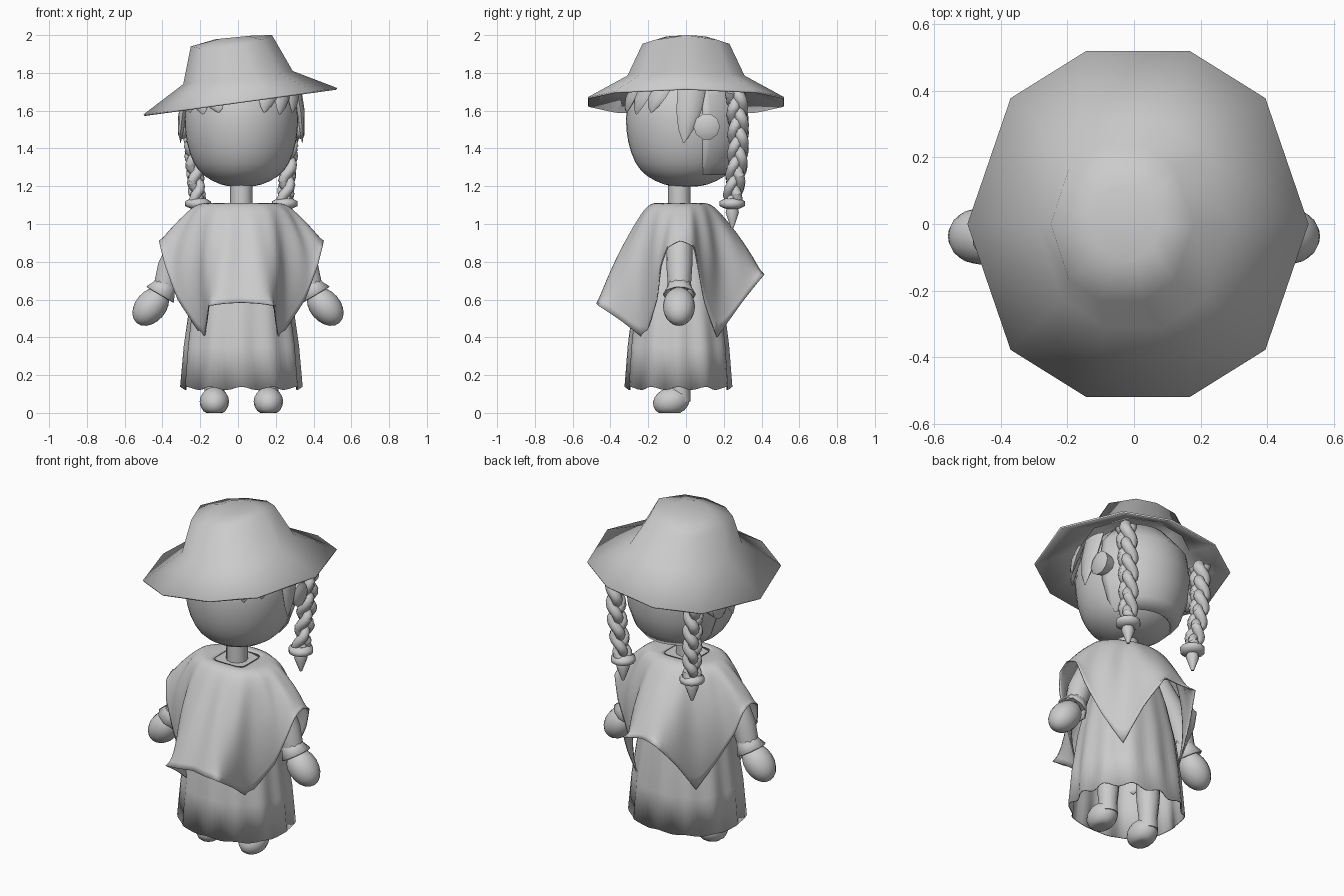
import bpy, bmesh, math
from math import sin, cos, pi, radians
from mathutils import Vector

cube = bpy.data.objects.get("Cube")
if cube:
    bpy.data.objects.remove(cube)

grey = bpy.data.materials.new("plain grey")
grey.use_nodes = True
COL = (0.6, 0.6, 0.6, 1)
grey.diffuse_color = COL
grey.node_tree.nodes["Principled BSDF"].inputs["Base Color"].default_value = COL
CX = 0.018   # the body sits slightly to one side


def finish(name, bm, sharp=50, subdiv=0, thick=0.0):
    """Turn a bmesh into a shaded object."""
    bmesh.ops.recalc_face_normals(bm, faces=bm.faces)
    me = bpy.data.meshes.new(name)
    bm.to_mesh(me)
    bm.free()
    me.materials.append(grey)
    me.polygons.foreach_set("use_smooth", [True] * len(me.polygons))
    me.set_sharp_from_angle(angle=radians(sharp))
    ob = bpy.data.objects.new(name, me)
    bpy.context.collection.objects.link(ob)
    if subdiv:
        m = ob.modifiers.new("smooth", "SUBSURF")
        m.levels = m.render_levels = subdiv
    if thick:
        m = ob.modifiers.new("thickness", "SOLIDIFY")
        m.thickness, m.offset = thick, -1
    return ob


def loft(rings, cap_start=False, cap_end=False):
    """Skin a list of closed point rings."""
    bm = bmesh.new()
    vs = [[bm.verts.new(p) for p in r] for r in rings]
    n = len(vs[0])
    for a, b in zip(vs, vs[1:]):
        for i in range(n):
            j = (i + 1) % n
            bm.faces.new((a[i], a[j], b[j], b[i]))
    for cap, ring in ((cap_start, vs[0]), (cap_end, vs[-1])):
        if cap:
            bm.faces.new(ring)
    return bm


def tube(name, pts, radii, n=10, caps=True, **kw):
    """Round tube along a path."""
    pts = [Vector(p) for p in pts]
    rings = []
    for i, (p, r) in enumerate(zip(pts, radii)):
        d = pts[min(i + 1, len(pts) - 1)] - pts[max(i - 1, 0)]
        q = d.to_track_quat("Z", "Y")
        rings.append([p + q @ Vector((r * cos(2 * pi * k / n), r * sin(2 * pi * k / n), 0))
                      for k in range(n)])
    return finish(name, loft(rings, caps, caps), **kw)


def ball(name, centre, size, axis, floor=0):
    bm = bmesh.new()
    bmesh.ops.create_uvsphere(bm, u_segments=16, v_segments=10, radius=1)
    q = Vector(axis).to_track_quat("Z", "Y")
    for v in bm.verts:
        v.co = Vector(centre) + q @ (v.co * Vector(size))
        v.co.z = max(v.co.z, floor)
    return finish(name, bm)


def lathe(profile, cx, cy, sx, sy, n=20):
    return loft([[(cx + sx * r * cos(2 * pi * k / n), cy + sy * r * sin(2 * pi * k / n), z)
                  for k in range(n)] for r, z in profile], True, True)


def squircle(a, power):
    """Radius of a rounded square in direction a."""
    return (abs(cos(a)) ** power + abs(sin(a)) ** power) ** (-1 / power)


# Hat: ten-sided tilted rings from brim to crown
quarter = [(1, 0), (.747, .727), (.303, 1)]
half = quarter + [(-x, y) for x, y in reversed(quarter)]
deca = half + [(x, -y) for x, y in half[-2:0:-1]]


def hat_ring(cx, z, hx, hy, slope, droop=0):
    return [(cx + hx * x, hy * y, z + slope * hx * x - droop * abs(y)) for x, y in deca]


hat = loft([hat_ring(.012, 1.65, .5125, .52, .137), hat_ring(0, 1.775, .29, .31, .12),
            hat_ring(-.035, 1.97, .215, .23, .14, .025), hat_ring(-.02, 1.988, .1, .11, .1)], False, True)
finish("hat", hat, sharp=180, thick=.01)

# Head, hair shell at the back, neck
head_profile = [(.12, 1.197), (.34, 1.203), (.66, 1.25), (.84, 1.32), (.96, 1.43),
                (1, 1.56), (.95, 1.68), (.62, 1.81), (.2, 1.86)]
finish("head", lathe(head_profile, CX, 0, .31, .328), subdiv=1)
shell = lathe(head_profile, CX, .005, .31, .326, 32)
for co, no in (((0, .09, 0), (0, -1, 0)), ((0, 0, 1.26), (0, 0, -1))):
    geom = shell.verts[:] + shell.edges[:] + shell.faces[:]
    bmesh.ops.bisect_plane(shell, geom=geom, plane_co=co, plane_no=no, clear_outer=True)
finish("back_hair", shell, thick=.02)
tube("neck", [(CX, -.035, 1.02), (CX, -.035, 1.25)], [.06, .06], 12)

for s, side in ((1, "left"), (-1, "right")):
    # Fringe locks lying on the head: direction, tip height, half width
    locks = [(-64, 1.59, .06), (-47, 1.58, .06), (-29, 1.59, .06), (2, 1.43, .075)]
    top = 1.695 + .025 * s
    for i, (deg, tip, w) in enumerate(locks):
        mid = radians(deg)
        out, across = Vector((s * cos(mid), sin(mid), 0)), Vector((-s * sin(mid), cos(mid), 0))
        rings = []
        for t, r in ((0, w), (.4, w * .9), (.75, w * .55), (1, .004)):
            a = radians(deg + 4 - 8 * t)
            d = 1.04 - .1 * (1 - t) ** 2
            p = Vector((CX + s * .31 * d * cos(a), .325 * d * sin(a), top + (tip - top) * t))
            rings.append([p + across * r * cos(k * pi / 4) + out * .35 * r * sin(k * pi / 4)
                          for k in range(8)])
        finish(f"{side}_fringe_lock_{i + 1}", loft(rings, True, True))

    # Ear disc
    ear = [(CX + s * x, .11, 1.515) for x in (.24, .322, .335)]
    tube(f"{side}_ear", ear, [.05, .07, .045], 10)

    # Braid: three woven strands, a band and a pointed end
    N = 48
    top = 1.675 + .03 * s
    for k in range(3):
        pts = []
        for i in range(N + 1):
            t = i / N
            ph = 2 * pi * (1.9 * t + k / 3)
            pts.append((CX + s * (.262 - .032 * t * t) + .02 * sin(2 * ph),
                        .265 + .02 * sin(pi * t) - .02 * t + .027 * sin(ph), top + (1.12 - top) * t))
        tube(f"{side}_braid_strand_{k + 1}", pts, [.033 - .006 * i / N for i in range(N + 1)], 8)
    bx, by = CX + s * .23, .245
    tube(f"{side}_braid_band", [(bx, by, z) for z in (1.135, 1.12, 1.095, 1.08)],
         [.04, .068, .068, .035], 12, sharp=80)
    tube(f"{side}_braid_tip", [(bx, by, 1.09), (bx, by, 1.06), (bx, by, .98)], [.03, .037, .008], 10)

    # Arm, flared cuff and mitten hand
    tube(f"{side}_sleeve", [(s * .2, -.035, 1.02), (s * .3, -.035, .89), (s * .36, -.035, .77),
                            (s * .39, -.035, .66)], [.06, .07, .068, .06], 14)
    tube(f"{side}_cuff", [(s * .365, -.035, .715), (s * .39, -.035, .665), (s * .412, -.035, .628)],
         [.055, .066, .088], 10, caps=False, thick=.008)
    ball(f"{side}_hand", (s * .462, -.037, .563), (.085, .082, .115), (-s * .65, 0, .76))

    # Leg and shoe
    fx = CX + s * .143
    tube(f"{side}_leg", [(fx, -.03, z) for z in (.06, .13, .25, .7)], [.055, .053, .065, .075], 12)
    ball(f"{side}_shoe", (fx, -.078, .06), (.078, .098, .075), (0, -.25, 1))

# Skirt with soft pleats and a scalloped hem
rings = []
for z, r, fold in [(1.02, .15, 0), (.8, .22, .01), (.57, .272, .015), (.35, .302, .025), (.13, .32, .035)]:
    ring = []
    for k in range(72):
        a = 2 * pi * k / 72
        w = cos(12 * a)
        rr = r * squircle(a, 2.35) * (1 + fold * (w - .6))
        ring.append((CX + rr * cos(a), -.04 + .88 * rr * sin(a), z + .25 * fold * w))
    rings.append(ring)
finish("skirt", loft(rings, True), sharp=60, thick=.006)

# Poncho: hem path from front to back, mirrored, lofted up to a square neckline
hem = [(0, -.46, .585), (.09, -.475, .58), (.175, -.465, .57), (.185, -.34, .485), (.2, -.22, .39),
       (.34, -.155, .6), (.405, -.135, .78), (.43, -.1, .88), (.437, -.03, .915), (.43, .045, .885),
       (.39, .07, .75), (.3, .1, .58), (.2, .165, .4), (.165, .3, .59), (.11, .415, .735), (0, .395, .745)]
last = len(hem) - 1
corners = (2, 4, 12, 14)
full = [(p, i, 1) for i, p in enumerate(hem)] + [(hem[i], i, -1) for i in range(last - 1, 0, -1)]
rings = [[] for _ in range(6)]
for (x, y, z), i, s in full:
    a = -pi / 2 + pi * i / last
    out = Vector((cos(a), sin(a), 0))
    neck = .1 * squircle(a, 9) * out + Vector((0, -.035, 1.108))
    edge = squircle(a, 3) * Vector((.225 * out.x, .165 * out.y, 0)) + Vector((0, -.035, 1.118))
    end = Vector((x, y, z))
    # corners hang outward before they drop, with folds between
    flare = out * ((.055 if i in (3, 4, 5, 11, 12, 13) else .015) + (.016 if i % 2 else -.012))
    row = [neck, edge] + [edge.lerp(end, t) + flare * sin(pi * t) for t in (.25, .5, .78)] + [end]
    for ring, p in zip(rings, row):
        ring.append((CX + s * p.x, p.y, p.z))
cloth = loft(rings)
crease = cloth.verts.layers.float.new("crease_vert")
cloth.verts.ensure_lookup_table()
for v, (p, i, s) in zip(cloth.verts[-len(full):], full):
    v[crease] = 1 if i in corners else .5
finish("poncho", cloth, sharp=180, subdiv=2, thick=.006)

# Torso under the poncho
finish("torso", lathe([(.6, .75), (.9, .9), (.95, 1.04), (.75, 1.1)], CX, -.035, .18, .14))
